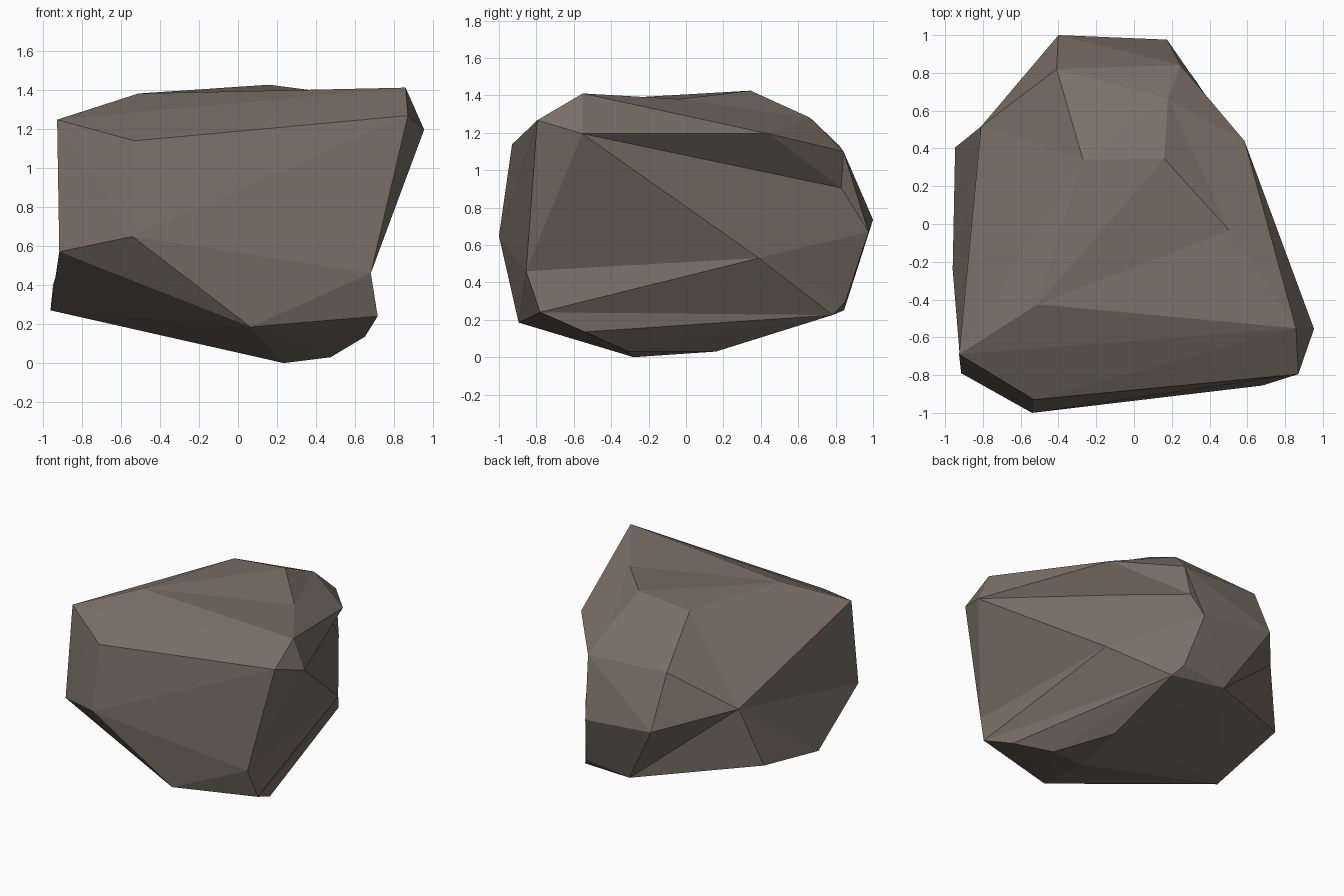
import bpy, bmesh
from mathutils import Vector

if "Cube" in bpy.data.objects:
    bpy.data.objects.remove(bpy.data.objects["Cube"])

# Corner points of the boulder, labelled by region
corners = {
    # crown
    't1': (.858, -.552, 1.41), 't2': (-.51, -.425, 1.38), 't3': (.16, .345, 1.425),
    't4': (-.27, .34, 1.385), 't5': (.18, .664, 1.28), 't6': (.585, .44, 1.195),
    # front
    'f1': (-.926, -.69, 1.246), 'f2': (-.53, -.93, 1.138), 'f3': (-.54, -1, .648),
    'f4': (-.915, -.79, .57), 'f5': (.953, -.555, 1.195), 'f6': (.87, -.795, 1.267),
    'f7': (.68, -.855, .46), 'f8': (.715, -.78, .24),
    # back
    'k1': (-.41, .82, 1.13), 'k2': (.245, .842, 1.1), 'k3': (.175, .976, .67),
    'k4': (-.4, 1, .735), 'k5': (-.81, .516, .84), 'k6': (-.947, .405, .40),
    'k7': (.58, .39, .53), 'k8': (.255, .852, .297),
    # base
    'b1': (-.96, -.24, .27), 'b2': (.064, -.895, .185), 'b3': (.235, -.28, 0),
    'b4': (.475, -.31, .03), 'b5': (.31, .16, .03), 'b6': (.65, -.54, .135),
    'b7': (-.11, .845, .25), 'b8': (.31, .783, .225)}
# Dented corners: final place, and how far they sit out while wrapping
dents = {'d1': ((.505, -.035, 1.38), (0, 0, .07)),
         'd2': ((.45, .377, 1.0), (.2, 0, 0)),
         'd3': ((.18, .83, .905), (.1, .07, 0))}

# Wrap the points in a faceted skin
bm = bmesh.new()
v = {k: bm.verts.new(p) for k, p in corners.items()}
v.update({k: bm.verts.new(Vector(p) + Vector(q)) for k, (p, q) in dents.items()})
bmesh.ops.convex_hull(bm, input=bm.verts[:], use_existing_faces=False)
bmesh.ops.recalc_face_normals(bm, faces=bm.faces[:])


def crease(a, b):
    """Turn the edge lying across corners a and b so that it joins them."""
    a, b = v[a], v[b]
    if bm.edges.get((a, b)):
        return
    for e in bm.edges:
        across = {w for f in e.link_faces for w in f.verts} - set(e.verts)
        if across == {a, b}:
            bmesh.utils.edge_rotate(e, True)
            return


# Hollow creases: right flank, notch, back and left side, front
for pair in ("f8 k7", "f8 b8", "f5 f7", "f7 k7",
             "t6 d2", "k3 k2", "d2 k8", "d2 k3", "k7 k8", "k7 k3",
             "k5 b7", "k5 b1", "k5 f4", "k5 t4", "f2 b2"):
    crease(*pair.split())

# Sink the dents
for k, (p, q) in dents.items():
    v[k].co = p
bmesh.ops.delete(bm, geom=[w for w in bm.verts if not w.link_faces], context='VERTS')
bmesh.ops.recalc_face_normals(bm, faces=bm.faces[:])

mesh = bpy.data.meshes.new("boulder")
bm.to_mesh(mesh)
bm.free()

# Single stone colour, flat facets
stone = bpy.data.materials.new("brown grey stone")
stone.diffuse_color = (.19, .16, .133, 1)
stone.use_nodes = True
stone.node_tree.nodes["Principled BSDF"].inputs["Base Color"].default_value = stone.diffuse_color
mesh.materials.append(stone)
bpy.context.collection.objects.link(bpy.data.objects.new("boulder", mesh))
